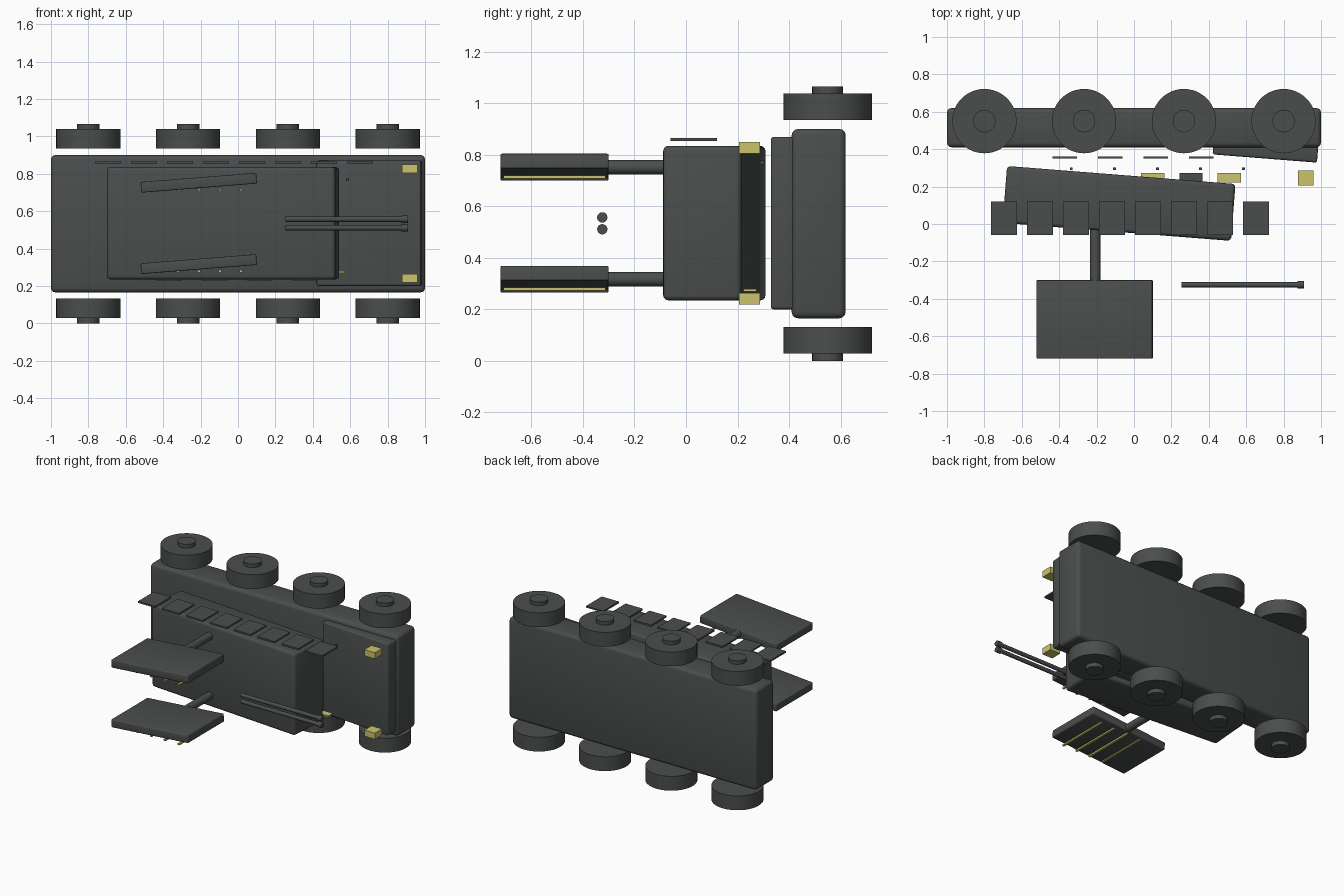
import bpy, math
from mathutils import Matrix

if "Cube" in bpy.data.objects:
    bpy.data.objects.remove(bpy.data.objects["Cube"])


def material(name, rgb):
    m = bpy.data.materials.new(name)
    m.diffuse_color = (*rgb, 1)
    m.use_nodes = True
    m.node_tree.nodes["Principled BSDF"].inputs["Base Color"].default_value = m.diffuse_color
    return m


GREY = material("dark grey", (0.07, 0.076, 0.075))
YELLOW = material("pale yellow", (0.60, 0.55, 0.147))


def finish(o, name, mat, bevel=0, segments=3):
    o.name = name
    o.data.materials.append(mat)
    if bevel:
        b = o.modifiers.new("bevel", 'BEVEL')
        b.width, b.segments = bevel, segments
        b.limit_method = 'ANGLE'
        bpy.context.view_layer.objects.active = o
        bpy.ops.object.modifier_apply(modifier=b.name)
    bpy.ops.object.select_all(action='DESELECT')
    o.select_set(True)
    bpy.context.view_layer.objects.active = o
    bpy.ops.object.shade_smooth_by_angle(angle=math.radians(30))
    return o


def box(name, centre, size, mat=GREY, rot=(0, 0, 0), bevel=0):
    bpy.ops.mesh.primitive_cube_add(size=1)
    o = bpy.context.object
    o.data.transform(Matrix.Diagonal((*size, 1)))
    o.location = centre
    o.rotation_euler = [math.radians(a) for a in rot]
    return finish(o, name, mat, bevel)


def cyl(name, centre, r, length, axis='Z', sides=40, bevel=0):
    bpy.ops.mesh.primitive_cylinder_add(radius=r, depth=length, vertices=sides, location=centre)
    o = bpy.context.object
    o.rotation_euler = {'X': (0, math.pi / 2, 0), 'Y': (math.pi / 2, 0, 0), 'Z': (0, 0, 0)}[axis]
    return finish(o, name, GREY, bevel)


# Main bodies (the vehicle lies on its side, its roof faces -y)
box("hull", (0, 0.515, 0.533), (2.0, 0.21, 0.735), bevel=0.025)
box("cab", (0.703, 0.40, 0.535), (0.56, 0.10, 0.67), rot=(0, 0, -4.5), bevel=0.012)
box("turret", (-0.08, 0.11, 0.535), (1.225, 0.305, 0.60), rot=(0, 0, -4.5), bevel=0.02)

# Wheels with hubs, four on each side
for x in (-0.80, -0.267, 0.267, 0.80):
    for zt, zh in ((0.08, 0.03), (0.987, 1.035)):
        cyl("wheel", (x, 0.55, zt), 0.172, 0.104, sides=48)
        cyl("hub", (x, 0.55, zh), 0.06, 0.06, sides=32)

# Row of side plates along the turret
for i in range(8):
    box("side_plate", (-0.695 + 0.1925 * i, 0.03, 0.86), (0.138, 0.18, 0.012))

# Slats between turret and hull
for i in range(4):
    box("slat", (-0.37 + 0.243 * i, 0.355, 0.28), (0.13, 0.012, 0.105))

# Small studs
for i in range(5):
    box("stud", (-0.335 + 0.23 * i, 0.295, 0.77), (0.015, 0.015, 0.015))

# Marker strips inside the gap, alternating colour
for x, m in ((0.10, YELLOW), (0.305, GREY), (0.51, YELLOW)):
    box("marker_strip", (x, 0.248, 0.275), (0.125, 0.05, 0.01), m)

# Headlights
for z in (0.242, 0.828):
    box("headlight", (0.918, 0.246, z), (0.085, 0.082, 0.045), YELLOW)

# Tilted pods on posts, with yellow bars below
for z in (0.317, 0.752):
    cyl("pod_post", (-0.207, -0.14, z), 0.028, 0.36, 'Y', 24)
    box("pod", (-0.21, -0.51, z), (0.62, 0.42, 0.057), rot=(0, -4.5, 0), bevel=0.006)
    for i in range(4):
        box("pod_bar", (-0.32 + 0.112 * i, -0.51, z - 0.038), (0.015, 0.395, 0.011), YELLOW)

# Twin gun barrels with muzzles
for z in (0.511, 0.557):
    cyl("gun_barrel", (0.575, -0.325, z), 0.014, 0.64, 'X', 20)
    cyl("gun_muzzle", (0.892, -0.325, z), 0.02, 0.036, 'X', 20)
